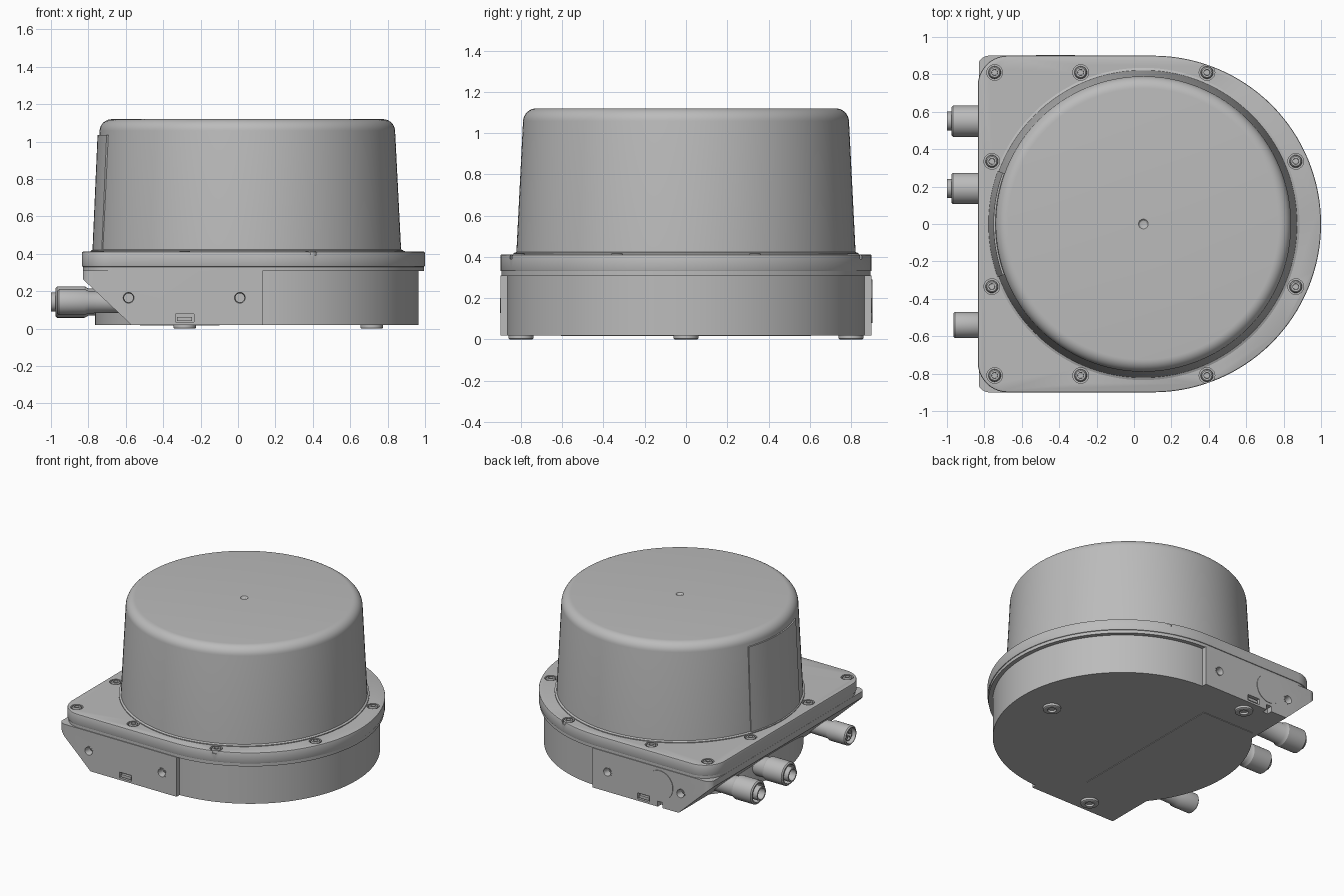
import bpy, bmesh
from math import sin, cos, pi, radians
from mathutils import Matrix, Vector

if "Cube" in bpy.data.objects:
    bpy.data.objects.remove(bpy.data.objects["Cube"], do_unlink=True)

grey = bpy.data.materials.new("housing grey")
grey.use_nodes = True
COLOUR = (0.5, 0.5, 0.5, 1)
grey.diffuse_color = COLOUR
grey.node_tree.nodes["Principled BSDF"].inputs["Base Color"].default_value = COLOUR

# Rotations that turn a local z axis onto the world axes
TO_LEFT = Matrix.Rotation(radians(-90), 4, 'Y')
TO_SIDE = Matrix.Rotation(radians(90), 4, 'X')


def finish(name, bm, matrix=Matrix()):
    bmesh.ops.remove_doubles(bm, verts=bm.verts, dist=1e-5)
    bmesh.ops.recalc_face_normals(bm, faces=bm.faces)
    mesh = bpy.data.meshes.new(name)
    bm.to_mesh(mesh)
    bm.free()
    mesh.transform(matrix)
    mesh.materials.append(grey)
    obj = bpy.data.objects.new(name, mesh)
    bpy.context.collection.objects.link(obj)
    return obj


def prism(name, outline, low, high, matrix=Matrix()):
    """Extrude a closed 2D outline along local z."""
    bm = bmesh.new()
    face = bm.faces.new([bm.verts.new((x, y, low)) for x, y in outline])
    top = bmesh.ops.extrude_face_region(bm, geom=[face])["geom"]
    bmesh.ops.translate(bm, vec=(0, 0, high - low),
                        verts=[v for v in top if isinstance(v, bmesh.types.BMVert)])
    return finish(name, bm, matrix)


def lathe(name, profile, matrix=Matrix(), steps=32):
    """Spin (radius, height) points about local z."""
    bm = bmesh.new()
    verts = [bm.verts.new((r, 0, z)) for r, z in profile]
    edges = [bm.edges.new(pair) for pair in zip(verts, verts[1:])]
    bmesh.ops.spin(bm, geom=verts + edges, cent=(0, 0, 0), axis=(0, 0, 1),
                   angle=2 * pi, steps=steps)
    return finish(name, bm, matrix)


def arc(cx, cy, r, start, end, n):
    angles = [radians(start + (end - start) * i / n) for i in range(n + 1)]
    return [(cx + r * cos(a), cy + r * sin(a)) for a in angles]


def disc(x, y, r, n=32):
    return arc(x, y, r, 0, 360, n)[:-1]


def rect(x0, x1, y0, y1):
    return [(x0, y0), (x1, y0), (x1, y1), (x0, y1)]


def d_outline(inset, corner=0.16):
    """Round on +x, square with rounded corners on -x."""
    x, y, r = -0.835 + inset, 0.9 - inset, corner
    return (arc(0.1, 0, y, -90, 90, 64) + arc(x + r, y - r, r, 90, 180, 10)
            + arc(x + r, r - y, r, 180, 270, 10))


def apply(obj, kind, **settings):
    mod = obj.modifiers.new(kind, kind)
    for key, value in settings.items():
        setattr(mod, key, value)
    bpy.context.view_layer.update()
    graph = bpy.context.evaluated_depsgraph_get()
    mesh = bpy.data.meshes.new_from_object(obj.evaluated_get(graph))
    obj.modifiers.clear()
    obj.data = mesh


def combine(obj, other, operation):
    apply(obj, 'BOOLEAN', object=other, operation=operation, solver='EXACT')
    bpy.data.objects.remove(other, do_unlink=True)


def smooth(obj, angle=30):
    bpy.ops.object.select_all(action='DESELECT')
    obj.select_set(True)
    bpy.context.view_layer.objects.active = obj
    bpy.ops.object.shade_smooth_by_angle(angle=radians(angle))


def at(x, y, z):
    return Matrix.Translation(Vector((x, y, z)))


# Lower body: chamfered block with side pads, joined to a round tub
side = [(-0.83, 0.31), (-0.83, 0.265), (-0.57, 0.02), (0.13, 0.02), (0.13, 0.31)]
body = prism("lower_body", side, -0.9, 0.9, TO_SIDE)
combine(body, prism("corner_trim", d_outline(0.0, 0.06), -0.1, 0.5), 'INTERSECT')
combine(body, prism("tub", disc(0.1, 0, 0.865, 128), 0.02, 0.31), 'UNION')

# Threaded holes and slots in both side pads
for s, label in ((-1, "front"), (1, "back")):
    for x in (-0.585, 0.01):
        combine(body, prism("hole", disc(x, 0.165, 0.036), -0.06, 0.06,
                            at(0, s * 0.9, 0) @ TO_SIDE), 'DIFFERENCE')
        ring = [(0.036, -0.004), (0.036, 0.002), (0.029, 0.002), (0.024, -0.02), (0.024, -0.05)]
        turn = Matrix.Rotation(radians(-90 * s), 4, 'X')
        smooth(lathe(label + "_thread_insert", ring, at(x, s * 0.9, 0.165) @ turn))
    combine(body, prism("slot", rect(-0.335, -0.235, 0.035, 0.078), -0.03, 0.03,
                        at(0, s * 0.9, 0) @ TO_SIDE), 'DIFFERENCE')
    prism(label + "_slot_tab", rect(-0.325, -0.245, 0.042, 0.062), -0.01, 0.01,
          at(0, s * 0.885, 0) @ TO_SIDE)

# Round cover and bottom notch on the back pad
combine(body, prism("notch", rect(-0.44, -0.40, 0, 0.06), -0.04, 0.04,
                    at(0, 0.9, 0) @ TO_SIDE), 'DIFFERENCE')
cover = prism("back_round_cover", disc(-0.42, 0.185, 0.105, 48), -0.004, 0.004,
              at(0, 0.9, 0) @ TO_SIDE)
smooth(cover)
smooth(body)

# Flange: thin recessed seal below, bevelled plate above
smooth(prism("flange_seal", d_outline(0.006), 0.308, 0.333))
flange = prism("flange_plate", d_outline(0.0), 0.33, 0.412)
apply(flange, 'BEVEL', width=0.008, segments=2, limit_method='ANGLE',
      angle_limit=radians(40))

# Flange screws sit in counterbores
half = [(-0.745, 0.81), (-0.285, 0.81), (0.39, 0.81), (0.865, 0.335), (-0.76, 0.335)]
screw_profile = [(0, -0.014), (0.015, -0.014), (0.016, 0.004), (0.026, 0.004),
                 (0.032, -0.003), (0.034, -0.025)]
for x, y in half + [(x, -y) for x, y in half]:
    combine(flange, prism("bore", disc(x, y, 0.042, 24), 0.39, 0.45), 'DIFFERENCE')
    smooth(lathe("flange_screw", screw_profile, at(x, y, 0.412), 24))
smooth(flange)

# Tapered dome with a rounded shoulder and a small centre dimple
shoulder = arc(0.725, 1.055, 0.065, 3, 90, 8)
dome_profile = ([(0.835, 0.405), (0.835, 0.418), (0.822, 0.424)] + shoulder
                + [(0.026, 1.12), (0.018, 1.112), (0, 1.108)])
smooth(lathe("dome", dome_profile, at(0.05, 0, 0), 128))

# Slightly raised curved panel on the connector side of the dome
bm = bmesh.new()
rings = []
for r, z in ((0.815, 0.42), (0.828, 0.42), (0.801, 1.035), (0.785, 1.035)):
    rings.append([bm.verts.new((x, y, z)) for x, y in arc(0.05, 0, r, 160, 200, 16)])
for a, b in zip(rings, rings[1:] + rings[:1]):
    for i in range(16):
        bm.faces.new((a[i], a[i + 1], b[i + 1], b[i]))
for i in (0, 16):
    bm.faces.new([ring[i] for ring in rings])
smooth(finish("dome_panel", bm))


# Cable connectors: open sleeve with a stepped pin core
def connector(name, y, r, tip, core_tip):
    matrix = at(0, y, 0.142) @ TO_LEFT
    sleeve = [(0, 0.55), (r * 0.8, 0.55), (r * 0.86, 0.80), (r, 0.82), (r, tip - 0.008),
              (r - 0.008, tip), (r * 0.8, tip), (r * 0.76, tip - 0.09), (0, tip - 0.09)]
    smooth(lathe(name + "_sleeve", sleeve, matrix))
    core = [(r * 0.6, tip - 0.1), (r * 0.6, core_tip), (r * 0.48, core_tip),
            (r * 0.48, tip - 0.06), (0, tip - 0.06)]
    smooth(lathe(name + "_core", core, matrix))
    for i in range(5):
        a = 2 * pi * i / 5
        smooth(prism(name + "_pin", disc(r * 0.27 * cos(a), r * 0.27 * sin(a), r * 0.08, 10),
                     tip - 0.07, tip - 0.02, matrix))


connector("rear_connector", 0.55, 0.084, 0.975, 1.0)
connector("middle_connector", 0.19, 0.084, 0.975, 1.0)
connector("front_connector", -0.54, 0.07, 0.965, 0.945)

# Mounting feet with sockets
foot_profile = [(0, 0.014), (0.028, 0.014), (0.03, 0.0), (0.054, 0.0), (0.06, 0.004), (0.06, 0.03)]
for x, y in ((-0.285, 0.8), (-0.285, -0.8), (0.715, 0)):
    smooth(lathe("mounting_foot", foot_profile, at(x, y, 0)))

# Flat plate under the body
prism("bottom_plate", rect(-0.525, -0.10, -0.605, 0.605), 0.016, 0.022)
